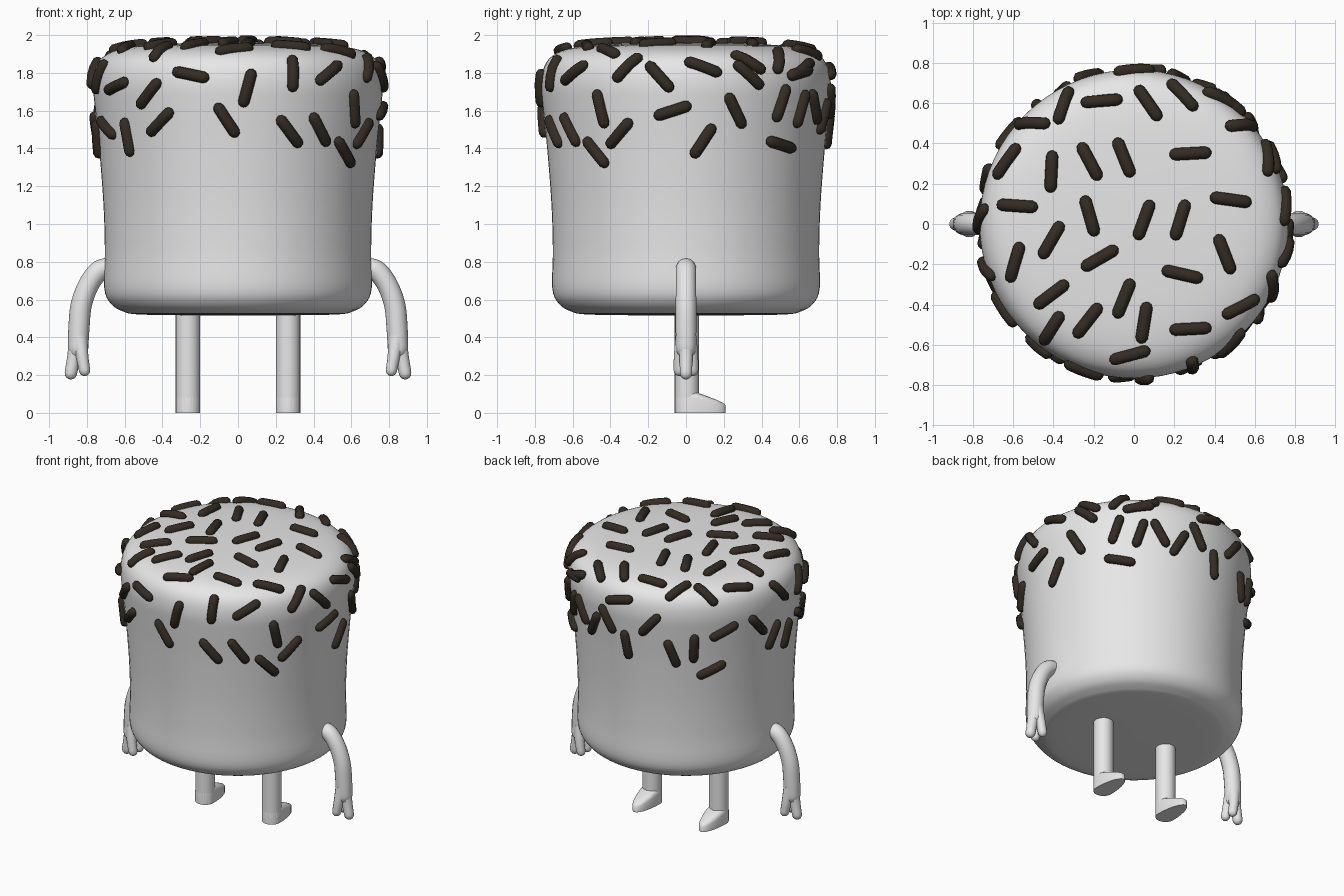
import bpy, bmesh, math
from mathutils import Vector
from mathutils.bvhtree import BVHTree

if "Cube" in bpy.data.objects:
    bpy.data.objects.remove(bpy.data.objects["Cube"])


def material(name, rgb):
    m = bpy.data.materials.new(name)
    m.diffuse_color = (*rgb, 1)
    m.use_nodes = True
    m.node_tree.nodes["Principled BSDF"].inputs["Base Color"].default_value = m.diffuse_color
    return m


WHITE = material("soft white", (0.8, 0.8, 0.8))
BROWN = material("dark chocolate", (0.035, 0.025, 0.016))


def finish(bm, name, mat, angle=50):
    bmesh.ops.recalc_face_normals(bm, faces=bm.faces)
    me = bpy.data.meshes.new(name)
    bm.to_mesh(me)
    bm.free()
    ob = bpy.data.objects.new(name, me)
    bpy.context.collection.objects.link(ob)
    me.materials.append(mat)
    bpy.ops.object.select_all(action='DESELECT')
    ob.select_set(True)
    bpy.context.view_layer.objects.active = ob
    bpy.ops.object.shade_smooth_by_angle(angle=math.radians(angle))
    return ob


def smooth(points, steps):
    """Catmull-Rom curve through the points."""
    p = [Vector(q) for q in points]
    p = [2 * p[0] - p[1]] + p + [2 * p[-1] - p[-2]]
    out = []
    for i in range(1, len(p) - 2):
        a, b, c, d = p[i - 1:i + 3]
        for k in range(steps):
            t = k / steps
            out.append(0.5 * (2 * b + (c - a) * t + (2 * a - 5 * b + 4 * c - d) * t * t
                              + (3 * b - a - 3 * c + d) * t ** 3))
    return out + [p[-2]]


def skin(bm, rings):
    """Join rings of points into a closed, capped surface."""
    vs = [[bm.verts.new(q) for q in ring] for ring in rings]
    n = len(vs[0])
    for r0, r1 in zip(vs, vs[1:]):
        for i in range(n):
            j = (i + 1) % n
            bm.faces.new((r0[i], r0[j], r1[j], r1[i]))
    bm.faces.new(vs[0][::-1])
    bm.faces.new(vs[-1])


def circle(n):
    return [(math.cos(2 * math.pi * i / n), math.sin(2 * math.pi * i / n)) for i in range(n)]


def tube(bm, points, side, n=14):
    """Tapered tube through (x, y, z, radius) points with a rounded end."""
    pts = smooth(points, 5)
    end, tan = pts[-1], (pts[-1] - pts[-2]).to_3d().normalized()
    for a in (30, 55, 75, 88):
        a = math.radians(a)
        c = end.to_3d() + tan * end.w * math.sin(a)
        pts.append(Vector((*c, end.w * math.cos(a))))
    rings = []
    for i, p in enumerate(pts):
        t = (pts[min(i + 1, len(pts) - 1)] - pts[max(i - 1, 0)]).to_3d().normalized()
        u = Vector((0, 1, 0)).cross(t).normalized()
        v = t.cross(u)
        ring = [p.to_3d() + (u * c + v * s) * p.w for c, s in circle(n)]
        rings.append([(q.x * side, q.y, q.z) for q in ring])
    skin(bm, rings)


# Rounded marshmallow-like body
profile = smooth([(0.02, 0.515), (0.5, 0.52), (0.61, 0.538), (0.675, 0.58), (0.708, 0.66),
                  (0.705, 0.85), (0.712, 1.1), (0.735, 1.4), (0.758, 1.62), (0.767, 1.74),
                  (0.75, 1.835), (0.7, 1.895), (0.6, 1.932), (0.4, 1.952), (0.02, 1.962)], 4)
bm = bmesh.new()
skin(bm, [[(r * c, r * s, z) for c, s in circle(72)] for r, z in profile])
bmesh.ops.recalc_face_normals(bm, faces=bm.faces)
surface = BVHTree.FromBMesh(bm)
finish(bm, "body", WHITE)

# Arms with three fingers, legs and feet
for side, tag in ((1, "right"), (-1, "left")):
    bm = bmesh.new()
    tube(bm, [(0.66, 0, 0.77, 0.05), (0.73, 0, 0.755, 0.055), (0.79, 0, 0.68, 0.055),
              (0.83, 0, 0.57, 0.056), (0.842, 0, 0.45, 0.056), (0.847, 0, 0.34, 0.054)], side)
    tube(bm, [(0.85, 0, 0.4, 0.045), (0.868, 0, 0.3, 0.036), (0.885, 0, 0.21, 0.033)], side)
    for y in (-1, 1):
        tube(bm, [(0.84, 0.012 * y, 0.4, 0.045), (0.825, 0.032 * y, 0.3, 0.033),
                  (0.812, 0.036 * y, 0.225, 0.03)], side)
    finish(bm, tag + "_arm", WHITE, 70)

    bm = bmesh.new()
    x0 = 0.265 * side
    skin(bm, [[(x0 + 0.065 * c, 0.005 + 0.065 * s, z) for c, s in circle(24)] for z in (0, 0.57)])
    finish(bm, tag + "_leg", WHITE)

    bm = bmesh.new()
    rings = []
    for scale, h in ((1, 0), (1, 0.7), (0.93, 0.87), (0.75, 0.97), (0.4, 1.02)):
        ring = []
        for c, s in circle(28):
            y = 0.005 + scale * s * (0.205 if s > 0 else 0.065)
            top = 0.115 - 0.33 * max(y - 0.03, 0)
            ring.append((x0 + 0.065 * c * scale, y, h * top))
        rings.append(ring)
    skin(bm, rings)
    finish(bm, tag + "_foot", WHITE)


# Sprinkles: rods laid on the body and bent along its surface
LENGTH, RADIUS, LIFT = 0.21, 0.031, 0.007
bm_s = bmesh.new()


def sprinkle(origin, ray, right, up, angle):
    hit, n, _, _ = surface.ray_cast(origin, ray)
    if hit is None:
        return
    a = math.radians(angle)
    d = right * math.cos(a) + up * math.sin(a)
    d = (d - ray * (d.dot(n) / ray.dot(n))).normalized()
    half = LENGTH / 2
    rings = []
    stations = [(-half + RADIUS * (1 - math.cos(math.radians(q))), math.sin(math.radians(q)))
                for q in (12, 45, 85)]
    stations += [(-0.025, 1), (0.025, 1)] + [(-t, k) for t, k in stations[::-1]]
    for t, k in stations:
        p, m, _, _ = surface.find_nearest(hit + d * t)
        b = m.cross(d).normalized()
        rings.append([p + m * (LIFT + RADIUS * k * s) + b * RADIUS * k * c for c, s in circle(10)])
    skin(bm_s, rings)


X, Y, Z = Vector((1, 0, 0)), Vector((0, 1, 0)), Vector((0, 0, 1))

# Seen from the top: x, y, angle
for x, y, a in [(-.16, .61, 5), (.07, .60, -55), (.24, .64, -46), (.43, .62, -25), (-.51, .50, 0),
                (-.35, .59, 70), (-.63, .31, 55), (-.41, .26, 87), (-.22, .31, -62),
                (-.05, .33, -68), (.28, .35, 3), (.54, .49, 2), (-.58, .09, -4), (-.22, .04, -74),
                (-.41, -.08, 60), (.05, .02, 70), (.23, .02, 73), (.48, .12, -8),
                (.45, -.15, -69), (-.17, -.17, 30), (-.59, -.19, 74), (.24, -.25, -13),
                (-.41, -.35, 37), (-.05, -.37, 68), (-.23, -.48, 52), (.05, -.49, 81),
                (.28, -.52, 3), (.53, -.41, 28), (-.41, -.52, 58), (-.02, -.65, 15),
                (.66, .33, -85)]:
    sprinkle(Vector((x, y, 3)), -Z, X, Y, a)

# Seen from the front: x, z, angle
for x, z, a in [(-.25, 1.79, -12), (.05, 1.72, 75), (.29, 1.80, 90), (.48, 1.80, 40),
                (.61, 1.61, -87), (.43, 1.50, -64), (.27, 1.49, -54), (-.06, 1.55, -57),
                (-.41, 1.54, 47), (-.47, 1.69, 53), (-.64, 1.73, 27), (-.58, 1.46, -80),
                (-.69, 1.51, -50), (.56, 1.38, -60)]:
    sprinkle(Vector((x, -3, z)), Y, X, Z, a)

# Seen from the right: y, z, angle
for y, z, a in [(-.31, 1.83, 45), (-.14, 1.78, -48), (.09, 1.83, -20), (.33, 1.79, -44),
                (.60, 1.80, 17), (-.07, 1.60, 18), (.26, 1.60, -65), (.09, 1.44, 57),
                (-.35, 1.48, 50), (.50, 1.64, 72), (.50, 1.42, -18)]:
    sprinkle(Vector((3, y, z)), -X, Y, Z, a)

# Around the back and left: bearing, z, angle
for b, z, a in [(53, 1.61, 72), (63, 1.62, -60), (73, 1.57, 62), (83, 1.65, -60), (94, 1.50, -82),
                (107, 1.68, 50), (118, 1.48, -70), (129, 1.52, 88), (138, 1.35, 25),
                (144, 1.63, 25), (163, 1.62, -50), (174, 1.50, 65), (186, 1.45, 75),
                (197, 1.78, 60), (178, 1.80, -50), (90, 1.81, 15)]:
    r = math.radians(b)
    out = Vector((math.cos(r), math.sin(r), 0))
    sprinkle(out * 3 + Z * z, -out, Z.cross(out), Z, a)

finish(bm_s, "sprinkles", BROWN, 60)
